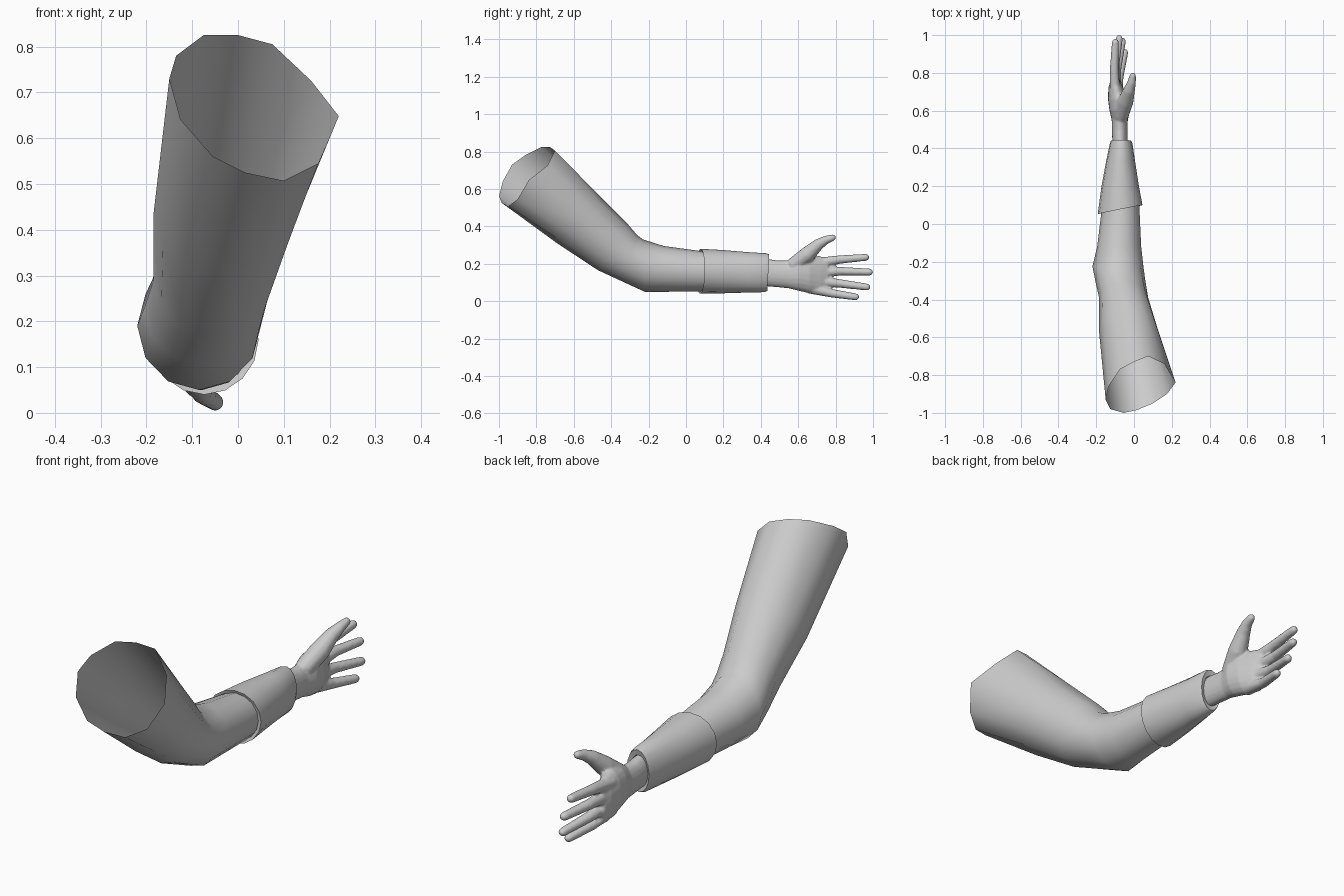
import bpy, bmesh
from math import cos, sin, pi
from mathutils import Vector

cube = bpy.data.objects.get("Cube")
if cube:
    bpy.data.objects.remove(cube)

grey = bpy.data.materials.new("plain grey")
grey.use_nodes = True
grey.diffuse_color = (0.6, 0.6, 0.6, 1)
grey.node_tree.nodes["Principled BSDF"].inputs["Base Color"].default_value = (0.6, 0.6, 0.6, 1)


def ring(top, bottom, x0, x1, sides, skew=0.0):
    """Oval section through a top and bottom (y, z) point, spanning x0 to x1."""
    top, bottom = Vector((0, *top)), Vector((0, *bottom))
    middle, half = (top + bottom) / 2, (top - bottom) / 2
    points = []
    for i in range(sides):
        a = 2 * pi * i / sides
        dx = -cos(a) * (x1 - x0) / 2
        points.append(middle - half * sin(a) + Vector(((x0 + x1) / 2 + dx, skew * dx, 0)))
    return points


def loft(bm, rings, caps=False):
    rows = [[bm.verts.new(p) for p in r] for r in rings]
    n = len(rows[0])
    for a, b in zip(rows, rows[1:]):
        for i in range(n):
            j = (i + 1) % n
            bm.faces.new((a[i], a[j], b[j], b[i]))
    if caps:
        bm.faces.new(rows[0][::-1])
        bm.faces.new(rows[-1])


def finger(bm, path, radii, sides=12):
    """Round tube along a path with a domed tip."""
    pts = [Vector(p) for p in path]
    tip, way = pts[-1], (pts[-1] - pts[-2]).normalized()
    r = radii[-1]
    pts[-1] = tip - way * r
    pts += [tip - way * r * 0.35, tip]
    radii = list(radii) + [r * 0.8, r * 0.3]
    rings = []
    for i, p in enumerate(pts):
        d = (pts[min(i + 1, len(pts) - 1)] - pts[max(i - 1, 0)]).normalized()
        u = d.cross(Vector((1, 0, 0))).normalized()
        v = d.cross(u)
        rings.append([p + (u * cos(2 * pi * k / sides) + v * sin(2 * pi * k / sides)) * radii[i]
                      for k in range(sides)])
    loft(bm, rings, caps=True)


def finish(name, bm):
    bmesh.ops.recalc_face_normals(bm, faces=bm.faces)
    mesh = bpy.data.meshes.new(name)
    bm.to_mesh(mesh)
    bm.free()
    mesh.materials.append(grey)
    obj = bpy.data.objects.new(name, mesh)
    bpy.context.collection.objects.link(obj)
    bpy.ops.object.select_all(action="DESELECT")
    obj.select_set(True)
    bpy.context.view_layer.objects.active = obj
    bpy.ops.object.shade_smooth_by_angle(angle=0.8)
    return obj


# Sleeve: open shoulder end, bent elbow, forearm
shoulder = [Vector(p) for p in (
    (-.15, -.93, .73), (-.125, -.98, .64), (-.055, -1, .56), (.015, -.985, .525),
    (.10, -.95, .507), (.175, -.9, .545), (.22, -.84, .648), (.16, -.74, .725),
    (.075, -.70, .805), (0, -.73, .825), (-.075, -.77, .825), (-.135, -.86, .78))]
bm = bmesh.new()
loft(bm, [shoulder] + [ring(*s, 12) for s in (
    ((-.45, .55), (-.69, .31), -.185, .13),
    ((-.31, .41), (-.47, .165), -.185, .075),
    ((-.26, .352), (-.34, .105), -.205, .06),
    ((-.23, .33), (-.22, .05), -.22, .05),
    ((-.12, .295), (-.12, .05), -.195, .038),
    ((.10, .265), (.10, .052), -.168, .028),
    ((.20, .25), (.20, .06), -.15, .015))])
finish("sleeve", bm)

# Cuff: slanted flared opening, narrow wrist end with a turned-in lip
bm = bmesh.new()
loft(bm, [ring(*s) for s in (
    ((.085, .265), (.08, .055), -.172, .03, 16, .2),
    ((.078, .28), (.075, .04), -.192, .045, 16, .2),
    ((.2, .273), (.2, .042), -.172, .026, 16),
    ((.33, .262), (.33, .046), -.148, .006, 16),
    ((.43, .256), (.42, .048), -.128, -.008, 16),
    ((.445, .25), (.435, .055), -.123, -.014, 16),
    ((.44, .225), (.43, .08), -.112, -.03, 16),
    ((.40, .22), (.40, .085), -.11, -.035, 16))])
finish("cuff", bm)

# Hand: wrist and palm, four fingers and a thumb fused into one skin
bm = bmesh.new()
loft(bm, [ring((y, top), (y, low), x0, x1, 20) for y, low, top, x0, x1 in (
    (.38, .085, .22, -.11, -.035),
    (.44, .078, .225, -.115, -.033),
    (.50, .073, .217, -.117, -.033),
    (.55, .068, .218, -.118, -.033),
    (.60, .055, .245, -.13, -.02),
    (.66, .042, .25, -.138, -.03),
    (.72, .033, .24, -.136, -.055),
    (.76, .04, .228, -.125, -.075))], caps=True)
for root, knuckle, tip in (
        ((-.10, .68, .20), (-.105, .82, .222), (-.098, .98, .236)),
        ((-.10, .68, .155), (-.10, .84, .16), (-.075, 1.0, .155)),
        ((-.095, .68, .11), (-.09, .82, .095), (-.058, .985, .073)),
        ((-.09, .66, .07), (-.078, .78, .042), (-.045, .925, .02))):
    finger(bm, (root, knuckle, tip), (.03, .023, .019))
finger(bm, ((-.07, .57, .19), (-.045, .65, .25), (-.025, .71, .305), (-.012, .75, .328), (-.004, .8, .345)),
       (.04, .043, .031, .023, .018))
hand = finish("hand", bm)
fuse = hand.modifiers.new("fuse", "REMESH")
fuse.mode = "VOXEL"
fuse.voxel_size = 0.006
fuse.use_smooth_shade = True
soften = hand.modifiers.new("soften", "SMOOTH")
soften.factor = 0.5
soften.iterations = 5
